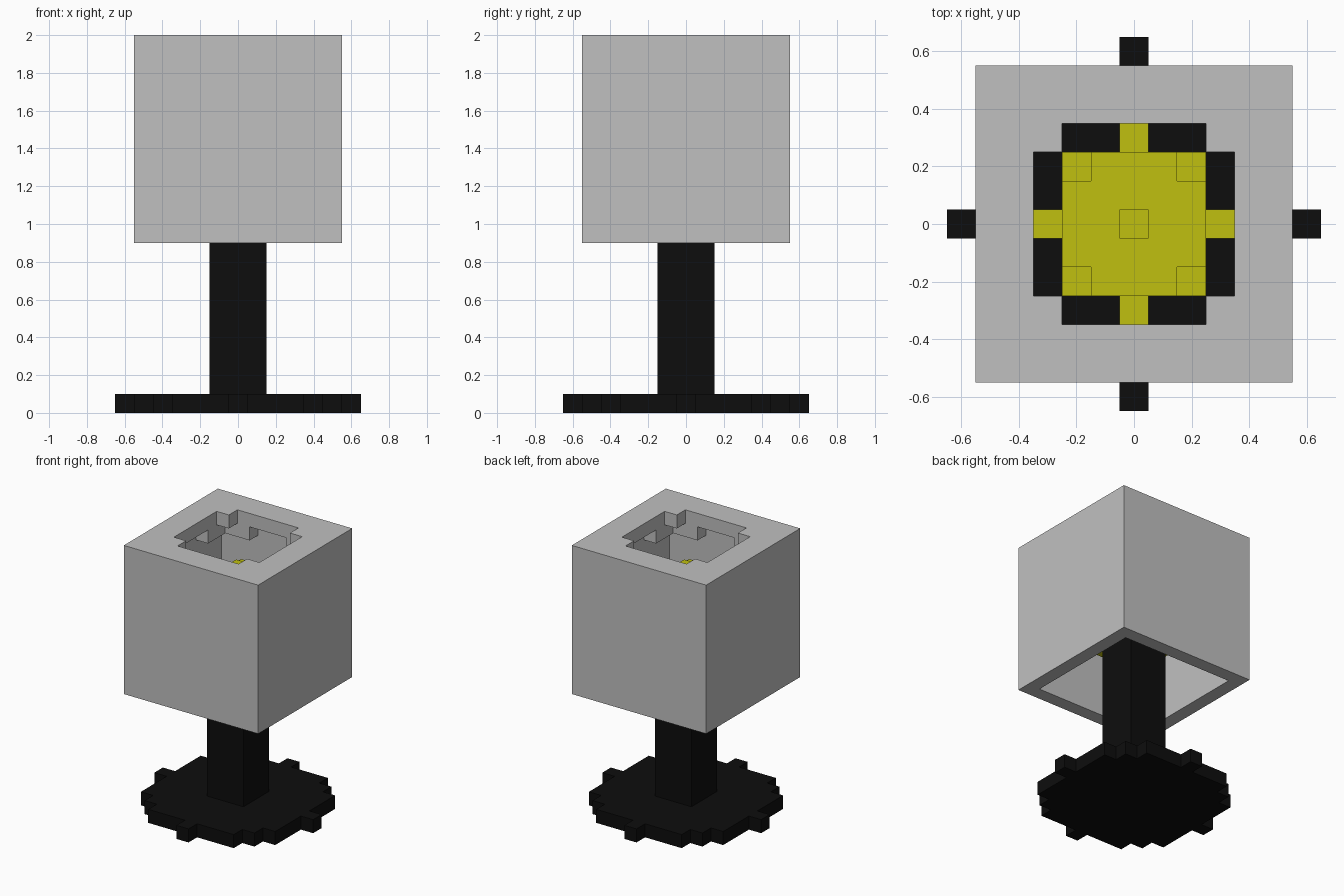
import bpy
import bmesh
from mathutils import Vector

if "Cube" in bpy.data.objects:
    bpy.data.objects.remove(bpy.data.objects["Cube"], do_unlink=True)

UNIT = 0.1  # edge length of one block


def material(name, rgb):
    mat = bpy.data.materials.new(name)
    mat.use_nodes = True
    color = (*rgb, 1.0)
    mat.diffuse_color = color
    mat.node_tree.nodes["Principled BSDF"].inputs["Base Color"].default_value = color
    return mat


grey = material("shade grey", (0.527, 0.527, 0.527))
black = material("stand black", (0.004, 0.004, 0.004))
yellow = material("bulb yellow", (0.527, 0.527, 0.005))


def block_object(name, cells, mat):
    """Outer skin of a set of blocks; x and y are cell centres, z is the cell floor."""
    bm = bmesh.new()
    verts = {}

    def corner(p):
        key = tuple(round(c * 2) for c in p)
        if key not in verts:
            verts[key] = bm.verts.new(Vector(p) * UNIT)
        return verts[key]

    for cell in cells:
        centre = Vector(cell) + Vector((0, 0, 0.5))
        for axis in range(3):
            for sign in (-1, 1):
                n = Vector((0, 0, 0))
                n[axis] = sign
                if tuple(int(round(c)) for c in Vector(cell) + n) in cells:
                    continue
                u = Vector((0, 0, 0))
                u[(axis + 1) % 3] = 0.5
                v = n.cross(u)
                mid = centre + n * 0.5
                bm.faces.new([corner(mid + a * u + b * v)
                              for a, b in ((-1, -1), (1, -1), (1, 1), (-1, 1))])
    # Merge coplanar block sides into larger flat faces
    bmesh.ops.dissolve_limit(bm, angle_limit=0.01, verts=bm.verts[:], edges=bm.edges[:])
    mesh = bpy.data.meshes.new(name)
    bm.to_mesh(mesh)
    bm.free()
    mesh.materials.append(mat)
    obj = bpy.data.objects.new(name, mesh)
    bpy.context.collection.objects.link(obj)
    return obj


def square(r):
    return [(x, y) for x in range(-r, r + 1) for y in range(-r, r + 1)]


# Round stepped foot
block_object("base", {(x, y, 0) for x, y in square(6) if x * x + y * y <= 36}, black)

# Square post rising into the bulb
block_object("post", {(x, y, z) for x, y in square(1) for z in range(1, 12)}, black)

# Blocky ball bulb, centred in the shade
block_object("bulb", {(x, y, z + 14) for x, y in square(3) for z in range(-3, 4)
                      if x * x + y * y + z * z <= 9}, yellow)


# Hollow cube shade, open below, with a stepped round opening on top
def is_open(x, y, z):
    limit = {19: 13, 18: 18}.get(z, 99)
    return max(abs(x), abs(y)) <= 4 and x * x + y * y <= limit


block_object("lampshade", {(x, y, z) for x, y in square(5) for z in range(9, 20)
                           if not is_open(x, y, z)}, grey)
